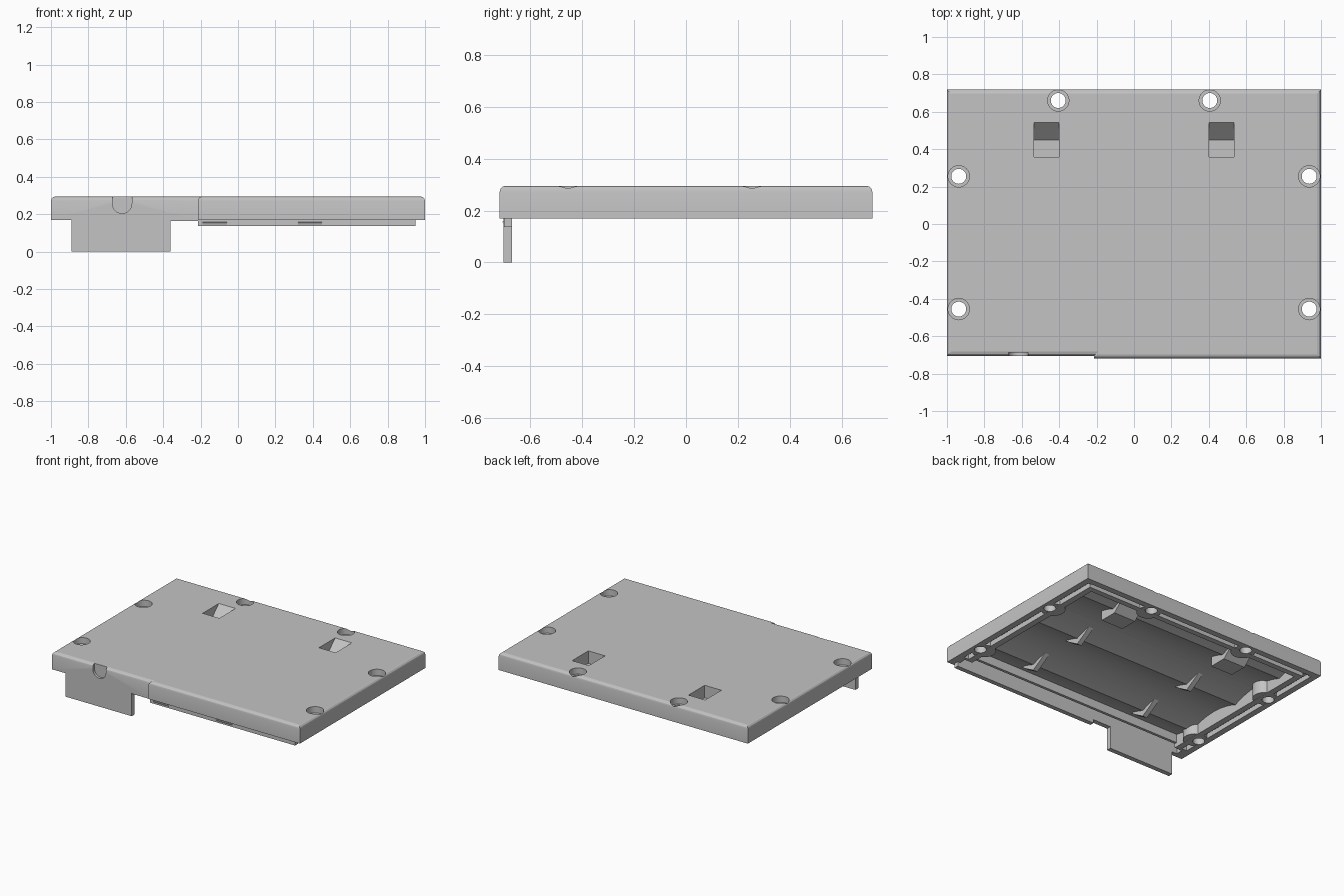
import bpy, bmesh, math

old = bpy.data.objects.get("Cube")
if old:
    bpy.data.objects.remove(old, do_unlink=True)

grey = bpy.data.materials.new("plain_grey")
grey.use_nodes = True
COLOUR = (0.55, 0.55, 0.55, 1)
grey.diffuse_color = COLOUR
grey.node_tree.nodes["Principled BSDF"].inputs["Base Color"].default_value = COLOUR


def rings(name, loops):
    """Closed solid skinned through matching loops of points."""
    bm = bmesh.new()
    rows = [[bm.verts.new(p) for p in loop] for loop in loops]
    n = len(rows[0])
    bm.faces.new(rows[0])
    bm.faces.new(rows[-1])
    for a, b in zip(rows, rows[1:]):
        for i in range(n):
            j = (i + 1) % n
            bm.faces.new((a[i], a[j], b[j], b[i]))
    bmesh.ops.recalc_face_normals(bm, faces=bm.faces)
    mesh = bpy.data.meshes.new(name)
    bm.to_mesh(mesh)
    bm.free()
    mesh.materials.append(grey)
    ob = bpy.data.objects.new(name, mesh)
    bpy.context.collection.objects.link(ob)
    return ob


def prism(name, profile, x0, x1):
    """Profile in the y-z plane, run along x."""
    return rings(name, [[(x, y, z) for y, z in profile] for x in (x0, x1)])


def box(name, x0, x1, y0, y1, z0, z1):
    return prism(name, [(y0, z0), (y1, z0), (y1, z1), (y0, z1)], x0, x1)


def cylinder(name, x, y, r, z0, z1, n=32):
    turn = [math.tau * i / n for i in range(n)]
    return rings(name, [[(x + r * math.cos(t), y + r * math.sin(t), z)
                         for t in turn] for z in (z0, z1)])


def combine(target, tool, operation):
    mod = target.modifiers.new("combine", 'BOOLEAN')
    mod.operation = operation
    mod.solver = 'EXACT'
    mod.object = tool
    bpy.context.view_layer.objects.active = target
    bpy.ops.object.modifier_apply(modifier=mod.name)
    bpy.data.objects.remove(tool, do_unlink=True)


def cut(tool):
    combine(lid, tool, 'DIFFERENCE')


def add(tool):
    combine(lid, tool, 'UNION')


BASE, TOP = 0.17, 0.295

# Lid block: stepped front outline and rounded upper edge
outline = [(-1, -.705, 1, 1), (-.215, -.705, 1, 1), (-.215, -.719, 1, 1),
           (1, -.719, -1, 1), (1, .719, -1, -1), (-1, .719, 1, -1)]
levels = [(0, BASE), (0, .272), (.003, .283), (.010, .291), (.022, TOP)]
lid = rings("lid", [[(x + sx * d, y + sy * d, z) for x, y, sx, sy in outline]
                    for d, z in levels])

# Underside cavity with shallow rounded troughs along x
PITCH = 0.45
profile = [(-.6, .1)]
for i in range(33):
    y = -.6 + 1.2 * i / 32
    d = (y % PITCH) - PITCH / 2
    profile.append((y, .267 - .045 * (d / (PITCH / 2)) ** 2))
profile.append((.6, .1))
cut(prism("cavity", profile, -.87, .87))

# Deep channel behind the front wall, with a lowered partition beside it
cut(box("front_channel", -.93, .93, -.671, -.62, .1, .265))
cut(box("partition_relief", -.87, .87, -.64, -.58, .1, .2))

# Sealing groove in the rim
for s in (-1, 1):
    cut(box("side_groove", s * .935 - .02, s * .935 + .02, -.6, .67, .1, .205))
cut(box("back_groove", -.93, .93, .64, .675, .1, .204))

# Screw bosses, set slightly inward of the holes
holes = [(s * x, y) for s in (-1, 1) for x, y in ((.405, .66), (.937, .255), (.937, -.455))]
for x, y in holes:
    back = y > .5
    bx = x if back else x - math.copysign(.03, x)
    add(cylinder("boss", bx, y - .03 if back else y, .08, BASE + .001, .28))

# Support webs and pocket housings under the top
for s in (-1, 1):
    x = s * .47
    for y in (-.45, 0):
        add(prism("web", [(y - .15, .278), (y - .08, .228), (y, .18),
                          (y + .08, .228), (y + .15, .278)], x - .018, x + .018))
    add(prism("pocket_housing", [(.335, .28), (.335, .185), (.465, .185),
                                 (.57, .28)], x - .088, x + .088))

# Ramped pockets open to the top
for s in (-1, 1):
    x = s * .467
    cut(prism("pocket", [(.357, .35), (.357, .205), (.45, .205), (.545, .297),
                         (.545, .35)], x - .067, x + .067))

# Counterbored screw holes
for x, y in holes:
    cut(cylinder("counterbore", x, y, .057, .25, .35))
    cut(cylinder("screw_hole", x, y, .04, .1, .33))

# Round-bottomed notch in the front wall
arc = [math.pi + math.pi * i / 16 for i in range(17)]
notch = [(-.62 + .052 * math.cos(t), .257 + .052 * math.sin(t)) for t in arc]
notch += [(-.568, .35), (-.672, .35)]
cut(rings("notch", [[(x, y, z) for x, z in notch] for y in (-.75, -.686)]))

# Front skirt: deep flap, narrow link and long lip
box("front_flap", -.89, -.36, -.7045, -.6705, 0, .18)
box("flap_link", -.37, -.215, -.704, -.6705, .163, .18)
prism("front_lip", [(-.703, .18), (-.703, .137), (-.6705, .137),
                    (-.6705, .18)], -.215, .95)

# Snap catches on the lip
for x in (-.125, .385):
    prism("snap_catch", [(-.70, .159), (-.7075, .157), (-.7075, .155),
                         (-.70, .140)], x - .065, x + .065)

# Smooth round surfaces, keep flat faces and sharp edges crisp
bpy.ops.object.select_all(action='DESELECT')
lid.select_set(True)
bpy.context.view_layer.objects.active = lid
bpy.ops.object.shade_smooth_by_angle(angle=math.radians(16))
